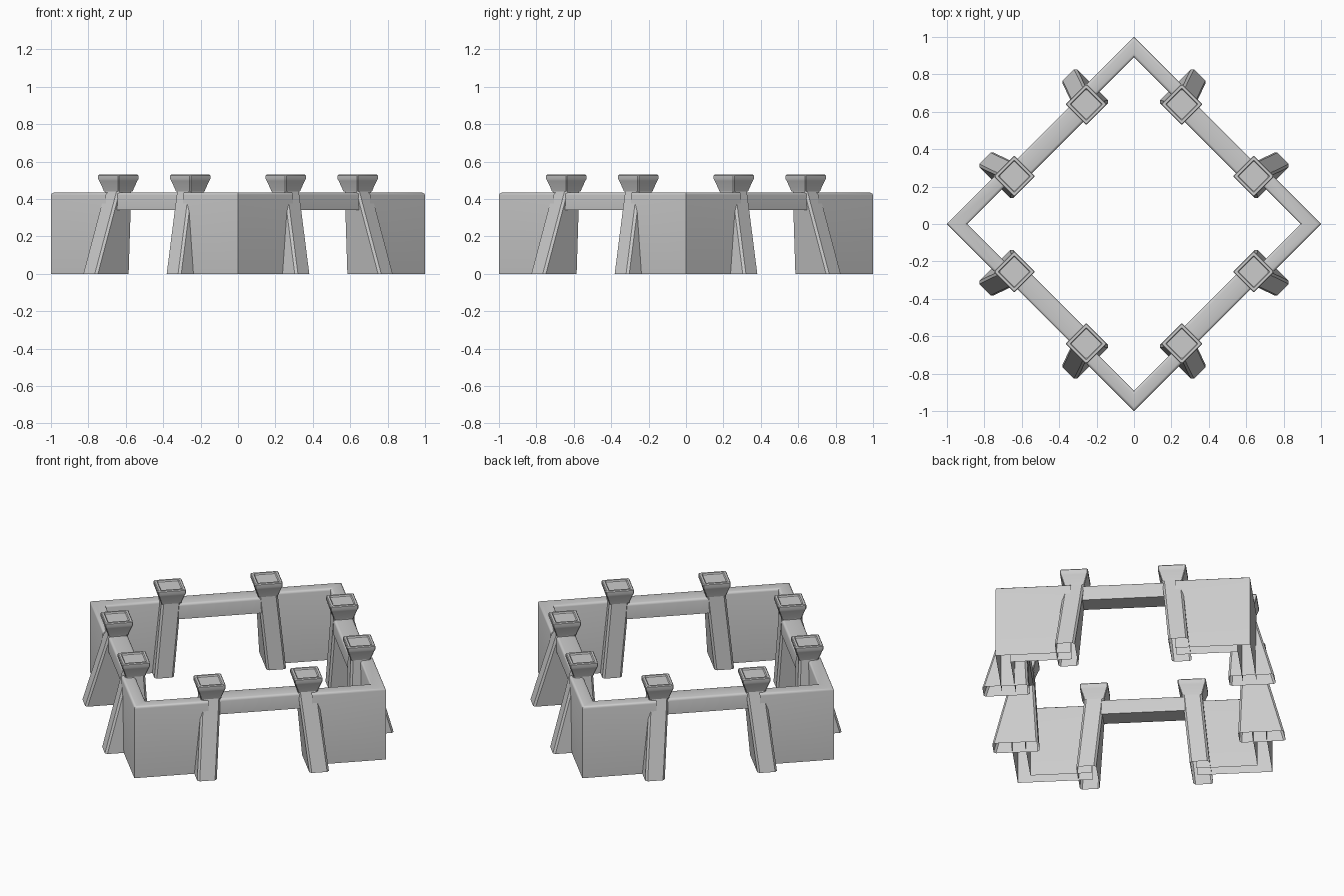
import bpy, bmesh, math
from mathutils import Matrix

if "Cube" in bpy.data.objects:
    bpy.data.objects.remove(bpy.data.objects["Cube"])

OUT, IN, H = 0.707, 0.631, 0.435   # wall outer / inner distance, wall height


def finish(name, bm):
    bmesh.ops.recalc_face_normals(bm, faces=bm.faces)
    me = bpy.data.meshes.new(name)
    bm.to_mesh(me)
    bm.free()
    ob = bpy.data.objects.new(name, me)
    bpy.context.collection.objects.link(ob)
    bpy.ops.object.select_all(action='DESELECT')
    ob.select_set(True)
    bpy.context.view_layer.objects.active = ob
    bpy.ops.object.shade_smooth_by_angle(angle=math.radians(35))
    return ob


def loft(bm, rings, closed=True):
    vs = [[bm.verts.new(p) for p in r] for r in rings]
    n = len(vs[0])
    for a, b in zip(vs, vs[1:]):
        for i in range(n if closed else n - 1):
            j = (i + 1) % n
            bm.faces.new((a[i], a[j], b[j], b[i]))
    return vs


def rounded_top(v0, v1, r, base):
    # cross-section (distance, height) with rounded upper edges
    pts = [(v1, base)]
    for c, start in ((v1 - r, 0), (v0 + r, 90)):
        for k in range(4):
            a = math.radians(start + 30 * k)
            pts.append((c + r * math.cos(a), H - r + r * math.sin(a)))
    return pts + [(v0, base)]


def ring(cu, cv, hu, hv, b, z):
    # rectangle with chamfered corners
    pts = [(hu, hv - b), (hu - b, hv), (b - hu, hv), (-hu, hv - b),
           (-hu, b - hv), (b - hu, -hv), (hu - b, -hv), (hu, b - hv)]
    return [(cu + x, cv + y, z) for x, y in pts]


def spin(k):
    return Matrix.Rotation(math.radians(45 + 90 * k), 4, 'Z')


for k in range(4):
    # mitred corner wall, open underneath
    bm = bmesh.new()
    prof = rounded_top(IN, OUT, 0.014, 0)
    loft(bm, [[(0.29, v, z) for v, z in prof],
              [(v, v, z) for v, z in prof],
              [(v, 0.29, z) for v, z in prof]], closed=False)
    bm.transform(spin(k))
    finish("corner_wall", bm)

    # lintel over the gateway
    bm = bmesh.new()
    prof = rounded_top(0.578, 0.688, 0.014, 0.342)
    loft(bm, [[(u, v, z) for v, z in prof] for u in (-0.26, 0.26)])
    bm.transform(spin(k))
    finish("gate_lintel", bm)

    for s in (-1, 1):
        # leaning buttress, open underneath
        bm = bmesh.new()
        loft(bm, [ring(s * 0.315, 0.683, 0.055, 0.128, 0.012, 0),
                  ring(s * 0.272, 0.633, 0.055, 0.055, 0.012, 0.445)])
        bm.transform(spin(k))
        finish("gate_buttress", bm)

        # flared cap with a shallow recessed top
        bm = bmesh.new()
        steps = [(0.056, 0.44), (0.060, 0.455), (0.074, 0.497), (0.078, 0.507),
                 (0.078, 0.526), (0.074, 0.531), (0.062, 0.531), (0.057, 0.524)]
        vs = loft(bm, [ring(s * 0.272, 0.633, h, h, 0.004, z) for h, z in steps])
        bm.faces.new(vs[-1])
        bm.transform(spin(k))
        finish("buttress_cap", bm)
